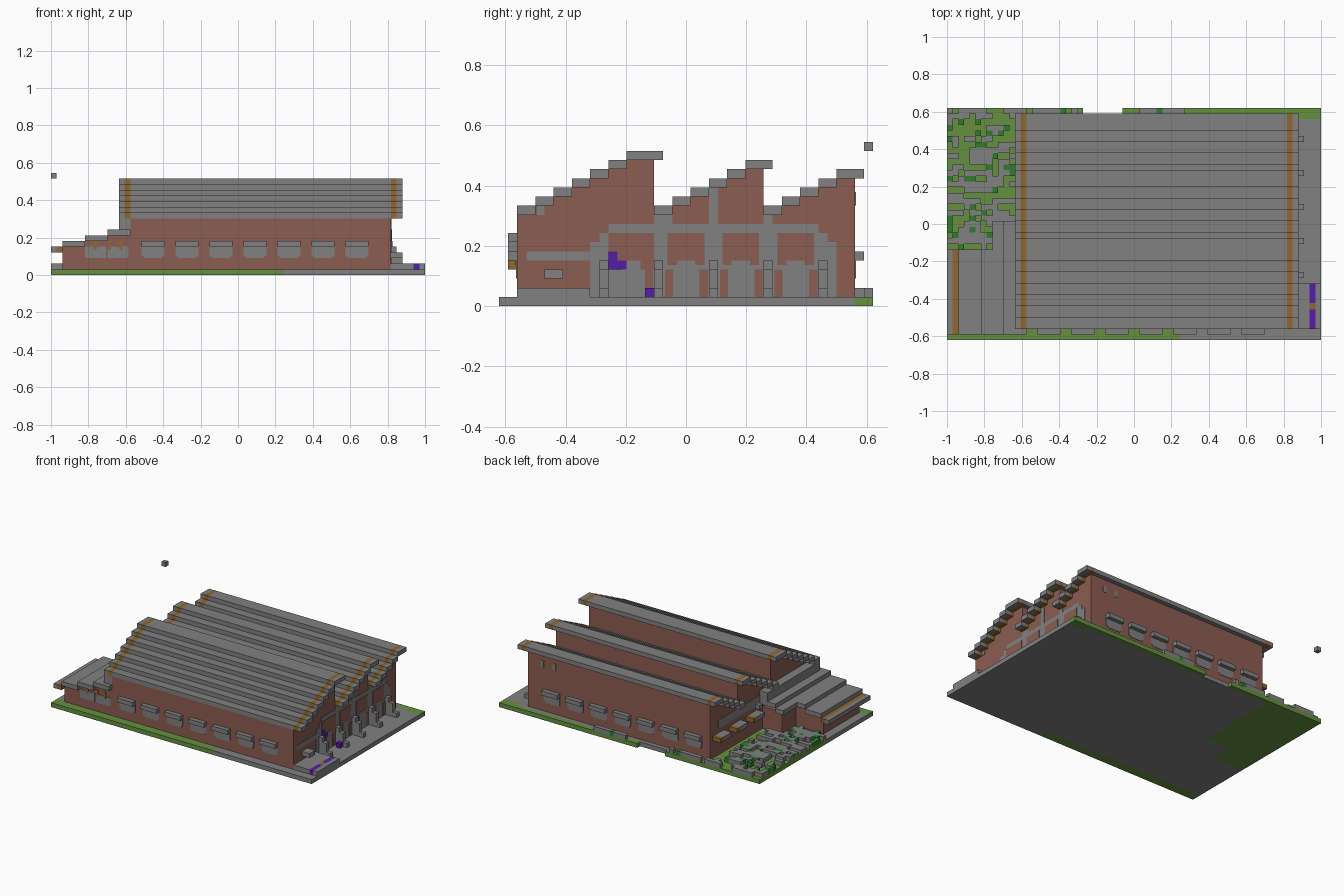
import bpy, bmesh, random

cube = bpy.data.objects.get("Cube")
if cube:
    bpy.data.objects.remove(cube)

U = 2 / 66              # edge of one building block
NX, NY = 66, 41         # plan size in blocks


def material(name, rgb):
    m = bpy.data.materials.new(name)
    m.use_nodes = True
    m.diffuse_color = (*rgb, 1)
    m.node_tree.nodes["Principled BSDF"].inputs["Base Color"].default_value = (*rgb, 1)
    return m


STONE = material("grey stone", (.22, .22, .22))
BRICK = material("red brick", (.26, .11, .085))
GRASS = material("grass green", (.13, .28, .05))
LEAF = material("dark leaf green", (.03, .2, .03))
WOOD = material("orange wood", (.28, .14, .03))
PURPLE = material("purple", (.09, .013, .37))


def blocks(name, mat, boxes):
    """One object from boxes (x0, x1, y0, y1, z0, z1) given in block units."""
    bm = bmesh.new()
    for x0, x1, y0, y1, z0, z1 in boxes:
        v = [bm.verts.new(((x - NX / 2) * U, (y - NY / 2) * U, z * U))
             for z in (z0, z1) for x, y in ((x0, y0), (x1, y0), (x1, y1), (x0, y1))]
        bm.faces.new(v[3::-1])
        bm.faces.new(v[4:])
        for a in range(4):
            b = (a + 1) % 4
            bm.faces.new((v[a], v[b], v[b + 4], v[a + 4]))
    mesh = bpy.data.meshes.new(name)
    bm.to_mesh(mesh)
    bm.free()
    mesh.materials.append(mat)
    ob = bpy.data.objects.new(name, mesh)
    bpy.context.collection.objects.link(ob)
    return ob


# Ground: stone slab, lawn strips and garden lawn
blocks("stone_ground", STONE, [(0, NX, 2, 16, 0, 1), (8, NX, 16, 21, 0, 1),
                               (14, NX, 21, 39, 0, 1), (14, 62, 39, 40, 0, 1),
                               (41, NX, 0, 2, 0, 1)])
blocks("lawn", GRASS, [(0, 41, 0, 2, 0, 1), (0, 8, 16, 21, 0, 1), (0, 14, 21, 40, 0, 1),
                       (0, 24, 40, NY, 0, 1), (31, 62, 40, NY, 0, 1), (62, NX, 39, NY, 0, 1)])

# Garden: scattered paving and shrubs on the lawn
random.seed(7)
paving, shrubs = [], []
for y in range(16, NY):
    x, end = 0, (8 if y < 21 else 12 if y < 40 else 44)
    while x < end:
        run = min(random.choice((1, 1, 2, 3)), end - x)
        pick = random.random()
        if not (y == 40 and x + run > 24 and x < 31):
            if pick < .5:
                paving.append((x, x + run, y, y + 1, 1, 2))
            elif pick < .66:
                shrubs.append((x, x + 1, y, y + 1, 1, 2))
        x += run
blocks("garden_paving", STONE, paving)
blocks("garden_shrubs", LEAF, shrubs)
blocks("floating_block", STONE, [(0, 1, 40, NY, 17, 18)])

# Main hall: three saw-tooth bays, each a flight of roof steps with a sheer back
walls, roof, trim = [], [], []
for start, end, steps in ((2, 18, 7), (17, 30, 6), (29, 40, 5)):
    for s in range(steps):
        y0, z = start + 2 * s, 10 + s
        last = s == steps - 1
        y1 = end if last else y0 + 2
        walls.append((14, 60, y0, y1 - last, 1, z))
        roof += [(a, b, y0, y1, z, z + 1) for a, b in ((12, 13), (14, 60), (61, 62))]
        trim += [(a, a + 1, y0, y1, z, z + 1) for a in (13, 60)]
blocks("hall_walls", BRICK, walls)
blocks("hall_roof_steps", STONE, roof)
blocks("roof_trim", WOOD, trim)

# Side annex with a stepped lean-to roof
annex_walls, annex_roof = [], []
for s in range(3):
    x = 2 + 4 * s
    annex_walls.append((x, x + 4, 2, 15, 1, 5 + s))
    annex_roof.append((x, x + 4, 1, 16, 5 + s, 6 + s))
annex_walls.append((9, 14, 15, 20, 1, 6))
annex_roof += [(8, 10, 16, 21, 6, 7), (10, 14, 16, 21, 7, 8), (0, 1, 1, 16, 4, 5),
               (12, 14, 2, 21, 8, 10)]
blocks("annex_walls", BRICK, annex_walls)
blocks("annex_roof", STONE, annex_roof)
blocks("annex_trim", WOOD, [(1, 2, 1, 16, 4, 5)])

# Window hoods and panes, front and back
hoods, panes = [], []
for n in range(7):
    x = 16 + 6 * n
    for y, out in ((2, -1), (39, 1)):
        hoods.append((x, x + 4, min(y, y + out), max(y, y + out), 5, 6))
        a, b = sorted((y, y + .1 * out))
        panes += [(x, x + 4, a, b, 3.3, 5), (x + .4, x + 3.6, a, b, 3, 3.3)]
for x in (6, 10):
    panes.append((x, x + 3.7, 1.9, 2, 3, 5))
panes += [(x, x + .8, 39, 39.1, 11, 12.5) for x in (53, 56)]
blocks("window_hoods", STONE, hoods)
blocks("window_panes", STONE, panes)
blocks("annex_lamps", WOOD, [(x, x + .6, 1.8, 2, 4.5, 6) for x in (7.5, 10, 12)])

# Entrance end: stone arcade painted on the gable with brick bays
E = 60
arcade = [(10, 37, 1, 7), (11, 36, 7, 8), (12, 35, 8, 9), (3, 10, 5, 6), (23, 24, 9, 13),
          (17, 19, 9, 10), (29, 30, 9, 10), (4.2, 5, 10, 11.5)]
blocks("entrance_arcade", STONE, [(E, E + .1, *r) for r in arcade])
bays = [(12, 17, 4, 8), (18.5, 22.5, 4.5, 8), (24.5, 28.5, 4.5, 8), (30.5, 34.5, 4.5, 8)]
bays += [(y, y + .9, 1, 4) for y in (16, 18.2, 22, 24.2, 28, 30.2, 34)]
blocks("entrance_bays", BRICK, [(E, E + .2, *r) for r in bays])

# Stepped buttresses and low blocks between them
buttress, stands = [], []
for n in range(5):
    y = 11 + 6 * n
    buttress += [(E, 62, y, y + 1, 1, 4), (62, 63, y, y + 1, 1, 2), (E, 61, y, y + 1, 4, 5)]
    if n < 4:
        stands.append((E, 60.25, y + 2.5, y + 4.5, 1, 5))
blocks("buttresses", STONE, buttress)
blocks("door_panels", STONE, stands)
blocks("entrance_banner", PURPLE, [(E, E + .3, 12, 13, 4, 6), (E, E + .3, 13, 14, 4, 5),
                                   (61, 62, 16, 17, 1, 2)])

# Planter beside the entrance
blocks("planter", STONE, [(E, 64, 2, 10, 1, 2), (65, NX, 2, 10, 1, 2), (E, 62, 5, 7, 3, 4)])
blocks("planter_flowers", PURPLE, [(64, 65, 2, 5.4, 1, 2), (64, 65, 6.6, 10, 1, 2)])
blocks("planter_soil", WOOD, [(64, 65, 5.4, 6.6, 1, 2)])

# Garden end: painted band and small wood-ended hoods
blocks("garden_band", STONE, [(13.9, 14, 21, 36, 7, 9), (13.9, 14, 29, 30, 9, 10)])
side = [22 + 6 * n for n in range(3)]
blocks("garden_hoods", STONE, [(12, 14, y, y + 3, 5, 6) for y in side])
blocks("garden_hood_ends", WOOD, [(12, 14, y + 3, y + 4, 5, 6) for y in side])
